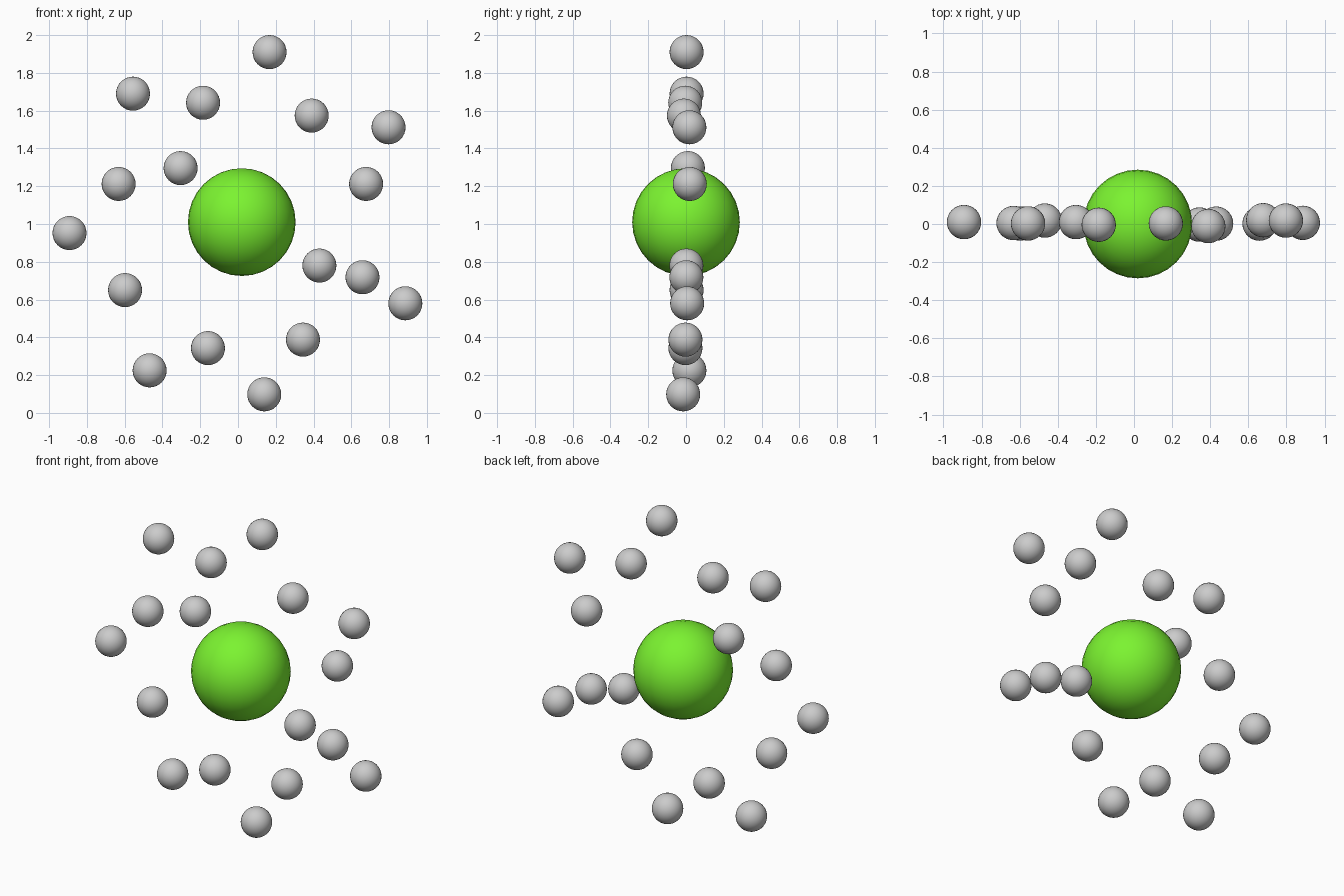
import bpy

def ball(name, loc, radius):
    bpy.ops.mesh.primitive_uv_sphere_add(segments=32, ring_count=16, radius=radius, location=loc)
    ob = bpy.context.object
    ob.name = name
    bpy.ops.object.shade_smooth()
    return ob

# large green centre ball
core = ball("centre_ball", (0.02, 0, 1.01), 0.285)
green = bpy.data.materials.new("green")
green.diffuse_color = (0.2, 0.9, 0.03, 1)
core.data.materials.append(green)

# small grey balls scattered around it, near the y = 0 plane
spots = [
    (0.167, 0.003, 1.91), (-0.556, 0.003, 1.69), (-0.185, -0.004, 1.642),
    (0.39, -0.011, 1.574), (0.797, 0.018, 1.512), (-0.304, 0.01, 1.296),
    (-0.632, 0.005, 1.212), (0.678, 0.02, 1.212), (-0.892, 0.01, 0.952),
    (0.431, 0.002, 0.78), (0.659, 0.002, 0.718), (0.886, 0.006, 0.58),
    (-0.598, 0.003, 0.65), (-0.159, -0.003, 0.343), (-0.468, 0.018, 0.225),
    (0.344, -0.003, 0.388), (0.139, -0.015, 0.098),
]
for i, p in enumerate(spots):
    ball(f"small_ball_{i + 1}", p, 0.09)
